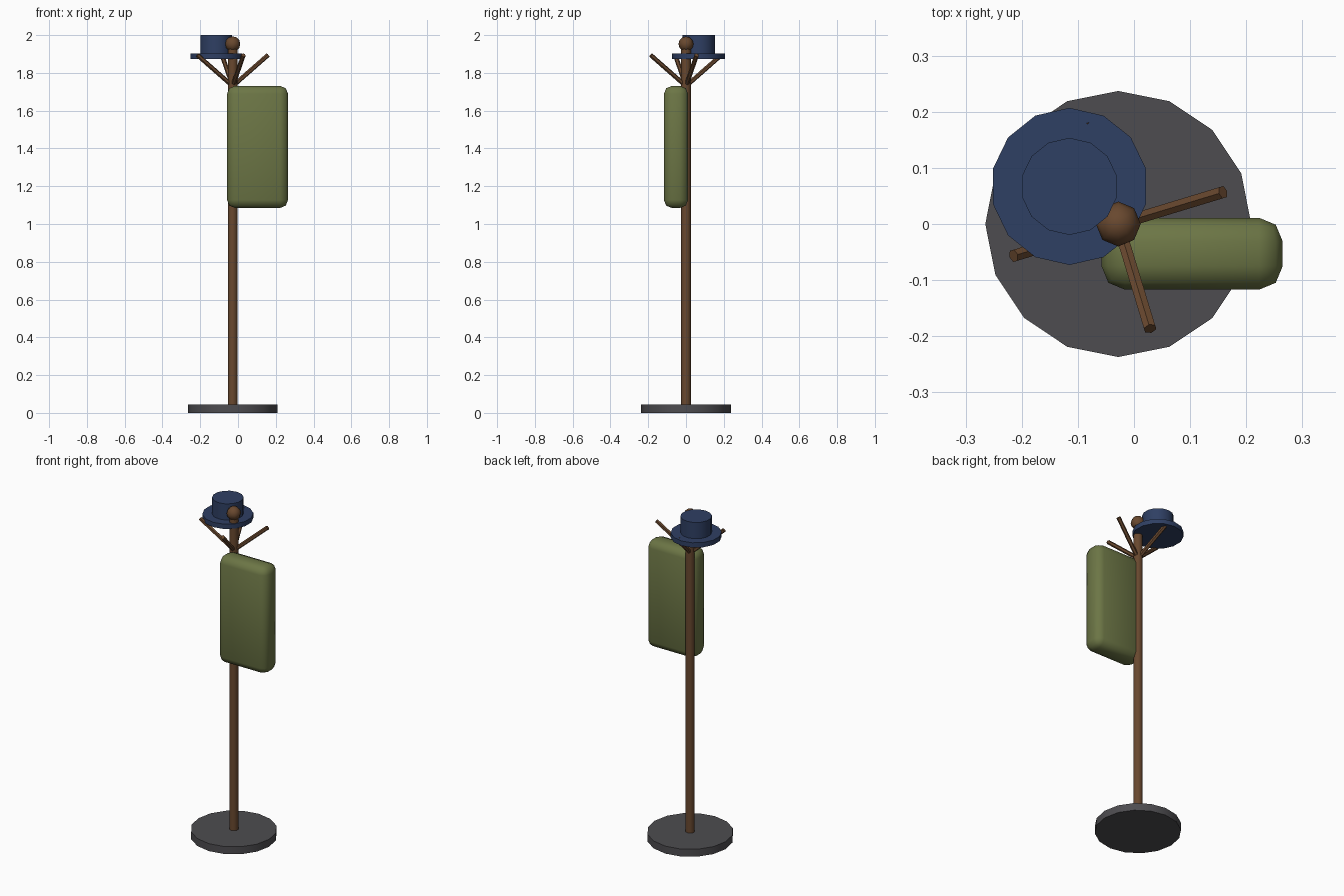
import bpy, math
from mathutils import Vector

if "Cube" in bpy.data.objects:
    bpy.data.objects.remove(bpy.data.objects["Cube"])

PX = -0.028  # pole axis x


def material(name, rgb):
    m = bpy.data.materials.new(name)
    m.diffuse_color = (*rgb, 1)
    m.use_nodes = True
    m.node_tree.nodes["Principled BSDF"].inputs["Base Color"].default_value = m.diffuse_color
    return m


WOOD = material("brown wood", (0.14, 0.065, 0.028))
IRON = material("dark grey", (0.075, 0.073, 0.08))
FELT = material("navy felt", (0.028, 0.05, 0.125))
CLOTH = material("olive cloth", (0.15, 0.18, 0.06))


def finish(name, mat, angle=50):
    ob = bpy.context.object
    ob.name = name
    ob.data.materials.append(mat)
    bpy.ops.object.shade_smooth_by_angle(angle=math.radians(angle))
    return ob


def rod(name, a, b, r, sides, mat):
    """Cylinder between two points."""
    a, b = Vector(a), Vector(b)
    d = b - a
    bpy.ops.mesh.primitive_cylinder_add(
        vertices=sides, radius=r, depth=d.length, location=(a + b) / 2,
        rotation=d.to_track_quat('Z', 'Y').to_euler() if d.xy.length > 1e-6 else (0, 0, 0))
    return finish(name, mat)


# Stand: base disc, pole and ball finial
rod("base", (PX, 0, 0), (PX, 0, 0.045), 0.237, 16, IRON)
rod("pole", (PX, 0, 0.04), (PX, 0, 1.94), 0.026, 10, WOOD)
bpy.ops.mesh.primitive_uv_sphere_add(segments=8, ring_count=6, radius=0.04,
                                     location=(PX, 0, 1.953))
finish("finial", WOOD)

# Four slanted pegs
for i in range(4):
    t = 0.295 + i * math.pi / 2
    rod(f"peg_{i + 1}", (PX, 0, 1.73),
        (PX + 0.195 * math.cos(t), 0.195 * math.sin(t), 1.894), 0.012, 6, WOOD)

# Hat: brim and crown
HX, HY = -0.115, 0.067
rod("hat_brim", (HX, HY, 1.873), (HX, HY, 1.902), 0.14, 14, FELT)
rod("hat_crown", (HX, HY, 1.89), (HX, HY, 2.0), 0.0865, 14, FELT)

# Hanging coat: rounded box
bpy.ops.mesh.primitive_cube_add(size=1, location=(0.1035, -0.053, 1.408))
coat = bpy.context.object
coat.scale = (0.323, 0.128, 0.646)
bpy.ops.object.transform_apply(location=False, rotation=False, scale=True)
bev = coat.modifiers.new("round", 'BEVEL')
bev.width = 0.042
bev.segments = 2
bpy.ops.object.modifier_apply(modifier="round")
finish("coat", CLOTH, 60)
